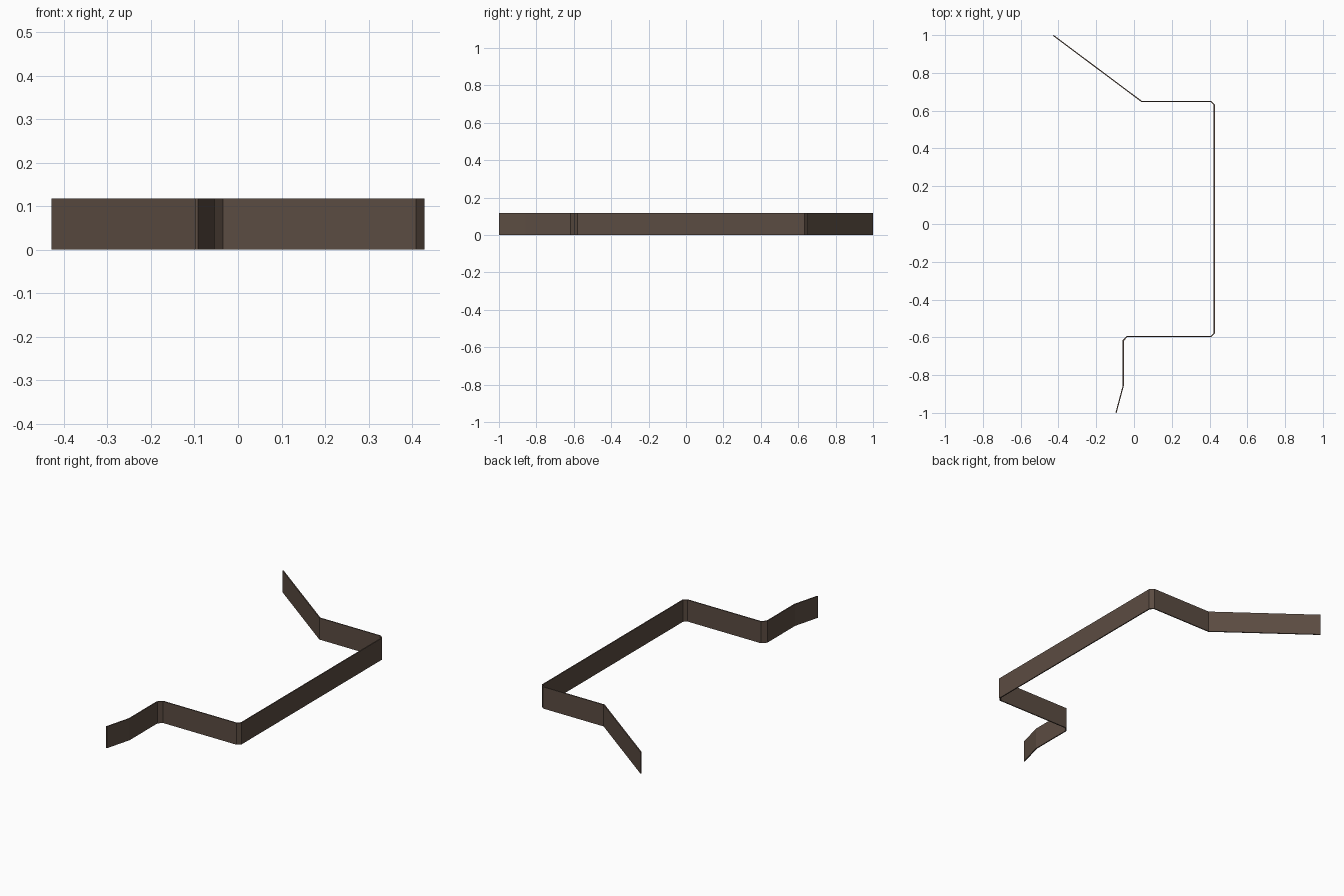
import bpy, bmesh
from mathutils import Vector

if "Cube" in bpy.data.objects:
    bpy.data.objects.remove(bpy.data.objects["Cube"])

HEIGHT = 0.118
THICK = 0.006

# Centre line of the folded strip, seen from above
path = [Vector(p) for p in (
    (-0.427, 0.998), (0.040, 0.649), (0.406, 0.649), (0.425, 0.631),
    (0.425, -0.578), (0.408, -0.595), (-0.036, -0.595), (-0.057, -0.617),
    (-0.057, -0.857), (-0.095, -0.999))]


def side(a, b):
    d = (b - a).normalized()
    return Vector((-d.y, d.x))


# Mitred offset at each path point
offsets = []
for i, p in enumerate(path):
    n1 = side(path[max(i - 1, 0)], path[max(i, 1)])
    n2 = side(path[min(i, len(path) - 2)], path[min(i + 1, len(path) - 1)])
    m = (n1 + n2).normalized()
    offsets.append(m * (THICK / 2 / m.dot(n1)))

# Four corners per point, skinned into a closed wall with flat faces
bm = bmesh.new()
rings = []
for p, o in zip(path, offsets):
    rings.append([bm.verts.new((q.x, q.y, z)) for q, z in
                  ((p + o, 0), (p - o, 0), (p - o, HEIGHT), (p + o, HEIGHT))])
for a, b in zip(rings, rings[1:]):
    for k in range(4):
        j = (k + 1) % 4
        bm.faces.new((a[k], a[j], b[j], b[k]))
bm.faces.new(rings[0])
bm.faces.new(rings[-1])
bmesh.ops.recalc_face_normals(bm, faces=bm.faces)

mesh = bpy.data.meshes.new("folded_wall_strip")
bm.to_mesh(mesh)
bm.free()
mat = bpy.data.materials.new("dark brown")
mat.diffuse_color = (0.105, 0.072, 0.054, 1)
mat.use_nodes = True
mat.node_tree.nodes["Principled BSDF"].inputs["Base Color"].default_value = mat.diffuse_color
mesh.materials.append(mat)
strip = bpy.data.objects.new("folded_wall_strip", mesh)
bpy.context.collection.objects.link(strip)
